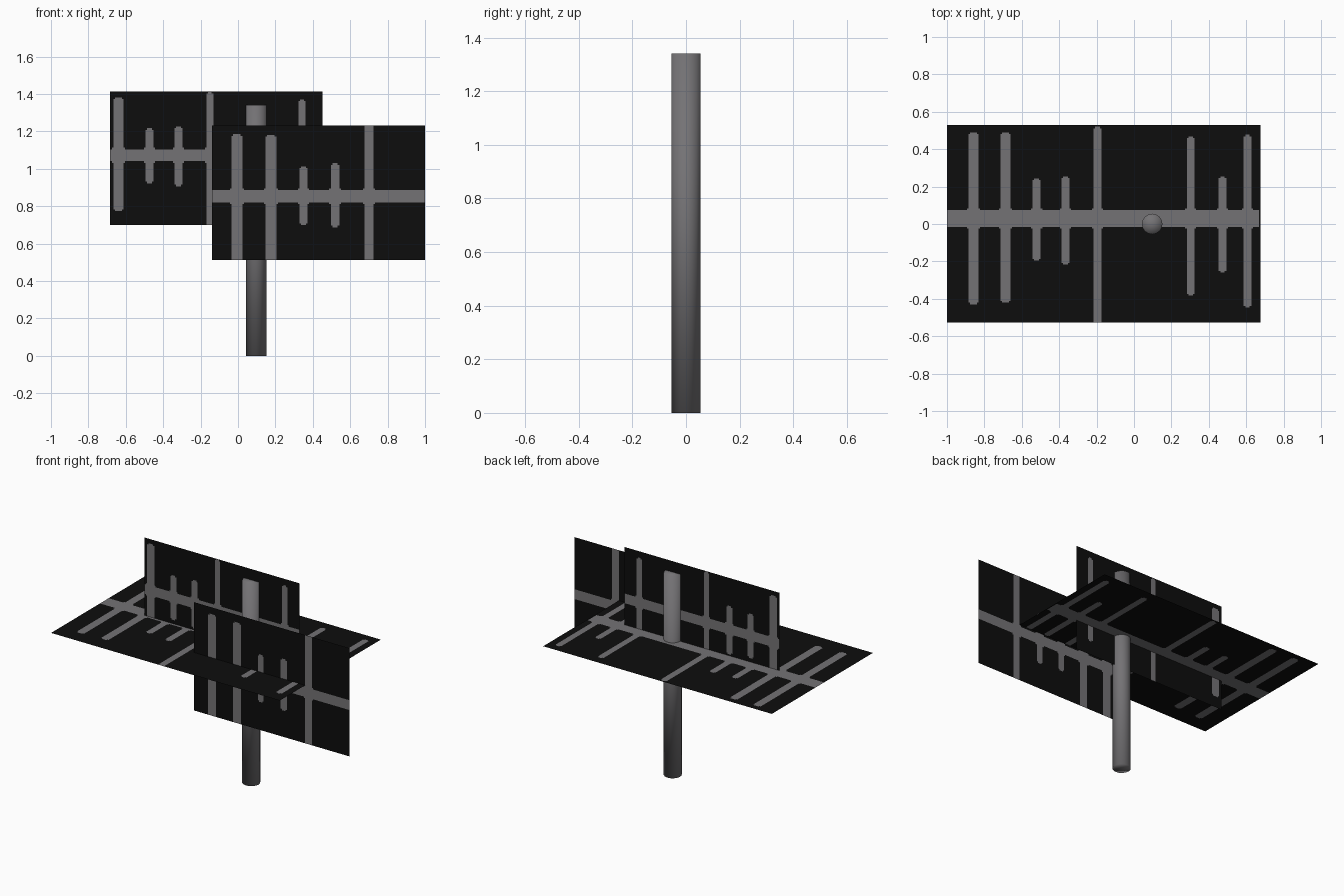
import bpy, bmesh, math
from mathutils import Vector

if "Cube" in bpy.data.objects:
    bpy.data.objects.remove(bpy.data.objects["Cube"])


def material(name, v):
    m = bpy.data.materials.new(name)
    m.diffuse_color = (v[0], v[1], v[2], 1)
    m.use_nodes = True
    m.node_tree.nodes["Principled BSDF"].inputs["Base Color"].default_value = m.diffuse_color
    return m


BLACK = material("black panel", (0.004, 0.004, 0.004))
GREY = material("metal grey", (0.175, 0.17, 0.178))


def panel(name, bounds, rib, strips, place):
    """Thin sheet cut into a grid; cells inside the rib or strips are grey."""
    u0, u1, v0, v1 = bounds
    rects = [(rib[0], rib[1], rib[2], rib[3])]
    t = 0.009
    for c, w, lo, hi in strips:
        h = w / 2
        a = lo if lo <= v0 else lo + t        # rounded tips unless at the border
        b = hi if hi >= v1 else hi - t
        rects.append((c - h, c + h, a, b))
        rects.append((c - h + t, c + h - t, lo, hi))
        # small flare where the strip meets the rib
        rects.append((c - h - t, c + h + t, rib[2] - t, rib[3] + t))
    rects = [(max(a, u0), min(b, u1), max(c, v0), min(d, v1)) for a, b, c, d in rects]
    us = sorted({round(x, 4) for r in rects for x in r[:2]} | {u0, u1})
    vs = sorted({round(x, 4) for r in rects for x in r[2:]} | {v0, v1})

    bm = bmesh.new()
    grid = [[bm.verts.new(place(u, v)) for v in vs] for u in us]
    for i in range(len(us) - 1):
        for j in range(len(vs) - 1):
            f = bm.faces.new((grid[i][j], grid[i + 1][j],
                              grid[i + 1][j + 1], grid[i][j + 1]))
            cu, cv = (us[i] + us[i + 1]) / 2, (vs[j] + vs[j + 1]) / 2
            f.material_index = int(any(a < cu < b and c < cv < d
                                       for a, b, c, d in rects))
    me = bpy.data.meshes.new(name)
    bm.to_mesh(me)
    bm.free()
    me.materials.append(BLACK)
    me.materials.append(GREY)
    ob = bpy.data.objects.new(name, me)
    bpy.context.collection.objects.link(ob)
    return ob


# Pole, smooth all over including its caps
bpy.ops.mesh.primitive_cylinder_add(vertices=16, radius=0.055, depth=1.34,
                                    end_fill_type='TRIFAN', location=(0.097, 0, 0.67))
pole = bpy.context.object
pole.name = "pole"
pole.data.materials.append(GREY)
bpy.ops.object.shade_smooth()

# Horizontal panel: strips are (centre, width, low end, high end)
panel("horizontal_panel", (-1.0, 0.675, -0.527, 0.53), (-1.0, 0.667, -0.016, 0.075), [
    (-0.858, 0.053, -0.43, 0.49),
    (-0.687, 0.053, -0.42, 0.49),
    (-0.521, 0.043, -0.195, 0.243),
    (-0.366, 0.043, -0.217, 0.254),
    (-0.195, 0.043, -0.527, 0.52),
    (0.303, 0.041, -0.382, 0.468),
    (0.473, 0.041, -0.26, 0.254),
    (0.607, 0.041, -0.447, 0.478),
], lambda u, v: (u, v, 0.897))

# Upright panel through the pole
panel("rear_upright_panel", (-0.685, 0.452, 0.698, 1.412), (-0.685, 0.452, 1.04, 1.104), [
    (-0.639, 0.054, 0.773, 1.382),
    (-0.473, 0.043, 0.922, 1.217),
    (-0.318, 0.043, 0.906, 1.227),
    (-0.15, 0.037, 0.698, 1.41),
    (0.342, 0.038, 0.79, 1.37),
], lambda u, v: (u, 0.0, v))

# Upright panel standing in front of the pole
panel("front_upright_panel", (-0.14, 1.0, 0.513, 1.23), (-0.14, 1.0, 0.82, 0.885), [
    (-0.006, 0.058, 0.513, 1.185),
    (0.176, 0.058, 0.513, 1.18),
    (0.35, 0.043, 0.698, 1.013),
    (0.519, 0.046, 0.687, 1.03),
    (0.7, 0.048, 0.513, 1.23),
], lambda u, v: (u, -0.262, v))
